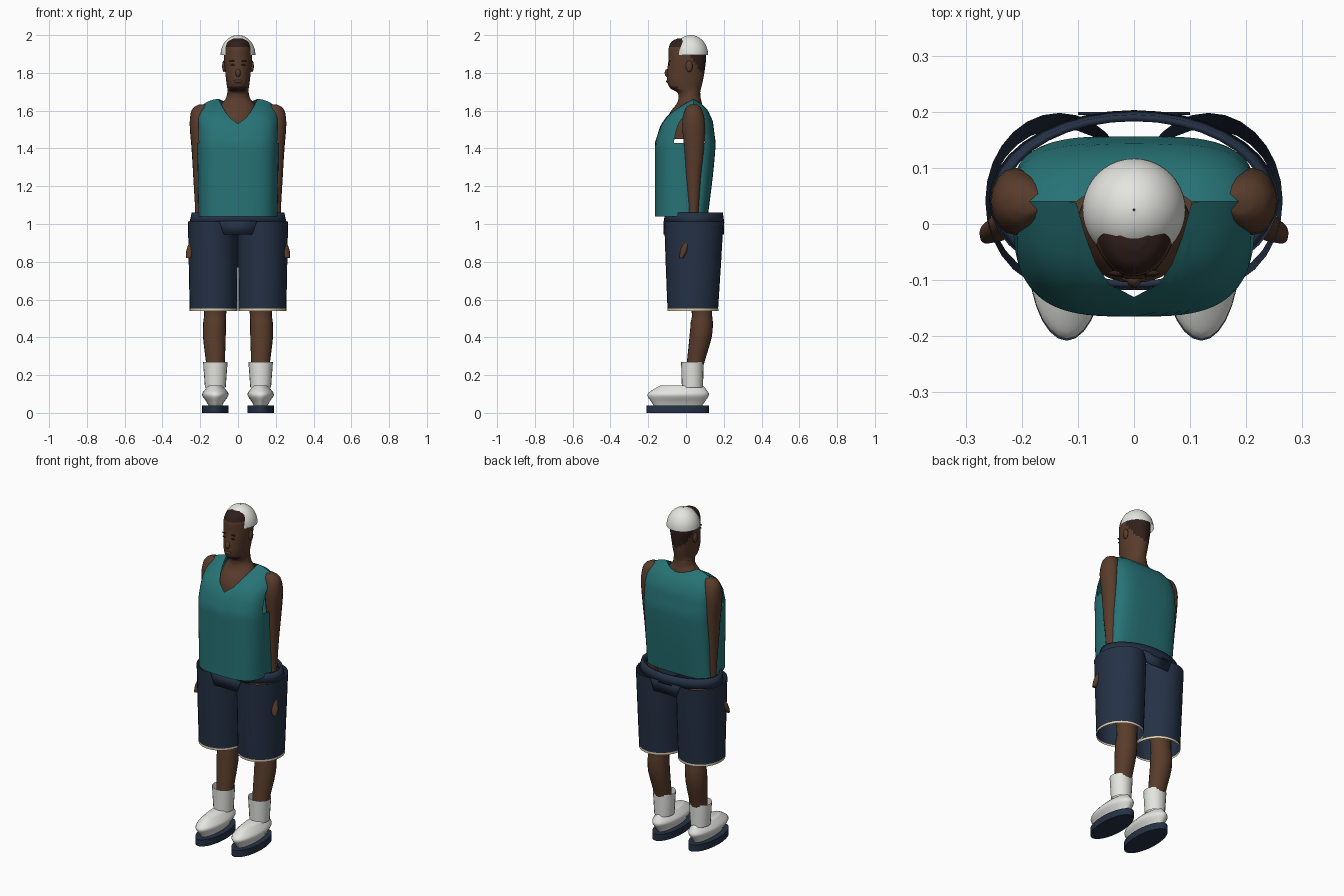
import bpy, bmesh, math
from mathutils import Vector

if "Cube" in bpy.data.objects:
    bpy.data.objects.remove(bpy.data.objects["Cube"])


def material(name, rgb):
    m = bpy.data.materials.new(name)
    m.use_nodes = True
    m.diffuse_color = (*rgb, 1)
    bsdf = m.node_tree.nodes["Principled BSDF"]
    bsdf.inputs["Base Color"].default_value = (*rgb, 1)
    bsdf.inputs["Roughness"].default_value = 0.9
    return m


SKIN = material("brown skin", (0.10, 0.045, 0.024))
HAIR = material("dark hair", (0.03, 0.014, 0.011))
TEAL = material("teal cloth", (0.02, 0.17, 0.18))
NAVY = material("navy cloth", (0.018, 0.031, 0.06))
WHITE = material("off white", (0.78, 0.78, 0.75))
CREAM = material("cream trim", (0.72, 0.62, 0.42))


def finish(bm, name, mats, angle=50, thick=0):
    bmesh.ops.remove_doubles(bm, verts=bm.verts, dist=0.0002)
    bmesh.ops.recalc_face_normals(bm, faces=bm.faces)
    me = bpy.data.meshes.new(name)
    bm.to_mesh(me)
    bm.free()
    for m in mats:
        me.materials.append(m)
    ob = bpy.data.objects.new(name, me)
    bpy.context.collection.objects.link(ob)
    bpy.ops.object.select_all(action="DESELECT")
    ob.select_set(True)
    bpy.context.view_layer.objects.active = ob
    bpy.ops.object.shade_smooth_by_angle(angle=math.radians(angle))
    if thick:
        mod = ob.modifiers.new("thickness", "SOLIDIFY")
        mod.thickness = thick
    return ob


def smooth_rows(rows, steps):
    # Catmull-Rom interpolation between cross-sections
    rows = [Vector(r) for r in rows]
    out = []
    for i in range(len(rows) - 1):
        a, b, c, d = (rows[max(i - 1, 0)], rows[i], rows[i + 1],
                      rows[min(i + 2, len(rows) - 1)])
        for k in range(steps):
            t = k / steps
            out.append(b + (c - a) * (t / 2) + (a * 2 - b * 5 + c * 4 - d) * (t * t / 2)
                       + (b * 3 - a - c * 3 + d) * (t ** 3 / 2))
    return out + [rows[-1]]


def loft(name, rows, mats, n=24, steps=1, caps=True, side=1, rule=None, thick=0):
    # each row: height, centre x, half width, front y, back y
    bm = bmesh.new()
    rings = []
    for z, cx, rx, yf, yb in smooth_rows(rows, steps):
        angles = [2 * math.pi * k / n for k in range(n)]
        rings.append([bm.verts.new((side * (cx + rx * math.cos(a)),
                                    (yf + yb) / 2 + (yb - yf) / 2 * math.sin(a), z))
                      for a in angles])
    for lo, hi in zip(rings, rings[1:]):
        for k in range(n):
            j = (k + 1) % n
            bm.faces.new((lo[k], lo[j], hi[j], hi[k]))
    if caps:
        bm.faces.new(rings[0])
        bm.faces.new(rings[-1])
    if rule:
        for f in bm.faces:
            f.material_index = rule(f.calc_center_median())
    return finish(bm, name, mats, thick=thick)


def ellipsoid(name, pos, size, mat):
    bm = bmesh.new()
    bmesh.ops.create_uvsphere(bm, u_segments=16, v_segments=10, radius=1)
    for v in bm.verts:
        v.co = Vector([p + s * c for p, s, c in zip(pos, size, v.co)])
    return finish(bm, name, [mat])


# Head, with hair over the top, round the nape and on the chin
def hair_rule(c):
    top = c.z > 1.935
    back = c.y > 0.02 and c.z > 1.89 - 1.4 * (c.y - 0.02)
    chin = c.y < -0.045 and 1.70 < c.z < 1.728
    return int(top or back or chin)


loft("head", [(1.66, 0, 0.062, -0.04, 0.075), (1.695, 0, 0.056, -0.045, 0.075),
              (1.72, 0, 0.057, -0.085, 0.08), (1.76, 0, 0.063, -0.1, 0.09),
              (1.82, 0, 0.069, -0.098, 0.1), (1.88, 0, 0.075, -0.092, 0.106),
              (1.93, 0, 0.071, -0.092, 0.1), (1.965, 0, 0.055, -0.076, 0.07),
              (1.982, 0, 0.025, -0.045, 0.03)],
     [SKIN, HAIR], n=40, steps=5, rule=hair_rule)
ellipsoid("nose", (0, -0.097, 1.80), (0.014, 0.016, 0.022), SKIN)
ellipsoid("lips", (0, -0.096, 1.755), (0.022, 0.009, 0.009), SKIN)
for s, tag in ((1, "left"), (-1, "right")):
    ellipsoid(tag + "_ear", (s * 0.074, 0.017, 1.835), (0.01, 0.018, 0.03), SKIN)
    ellipsoid(tag + "_eye", (s * 0.028, -0.09, 1.842), (0.012, 0.004, 0.004), HAIR)
    ellipsoid(tag + "_brow", (s * 0.029, -0.087, 1.863), (0.017, 0.005, 0.004), HAIR)

# Dome cap
dome = [(1.895 + 0.105 * math.sin(t), 0, 0.092 * math.cos(t),
         0.025 - 0.092 * math.cos(t), 0.025 + 0.092 * math.cos(t))
        for t in [math.radians(7.4 * k) for k in range(13)]]
loft("cap", dome, [WHITE], n=40, caps=False)

# Neck and upper chest
loft("neck_and_chest", [(1.45, 0, 0.10, -0.10, 0.07), (1.53, 0, 0.105, -0.105, 0.08),
                        (1.59, 0, 0.10, -0.085, 0.085), (1.635, 0, 0.088, -0.05, 0.085),
                        (1.665, 0, 0.064, -0.04, 0.078), (1.70, 0, 0.056, -0.035, 0.075)],
     [SKIN], n=28, steps=3)


# Sleeveless shirt, made of front, back and underarm panels
ARMPIT, HEM, RIDGE_Y, HALF = 1.43, 1.04, 0.04, 0.216
FRONT = [(0, -0.165), (0.4, -0.135), (0.62, -0.10), (0.8, -0.045), (1, RIDGE_Y)]
BACK = [(0, 0.157), (0.5, 0.142), (0.75, 0.115), (0.9, 0.08), (1, RIDGE_Y)]


def lookup(table, h):
    for (a, p), (b, q) in zip(table, table[1:]):
        if h <= b:
            return p + (q - p) * max(h - a, 0) / (b - a)
    return table[-1][1]


def shirt_point(a, v, kind):
    c = math.copysign(abs(math.cos(a)) ** 0.62, math.cos(a))
    s = math.copysign(abs(math.sin(a)) ** 0.62, math.sin(a))
    x = HALF * c
    ridge = 1.662 - 4 * max(abs(x) - 0.1, 0) ** 2
    top = ARMPIT
    if kind == "front":
        top = min(ridge, 1.53 + 9 * x * x + 0.35 * abs(x))
    elif kind == "back":
        top = min(ridge, 1.635 + 2.7 * x * x)
    z = HEM + v * (top - HEM)
    h = max(0, (z - ARMPIT) / (ridge - ARMPIT))
    low = min(1, (z - HEM) / (ARMPIT - HEM))
    edge = lookup(FRONT, h) if s < 0 else lookup(BACK, h)
    if s > 0:
        edge -= 0.042 * (1 - low) ** 1.3
    return Vector((x * (0.97 + 0.03 * low), RIDGE_Y + (edge - RIDGE_Y) * abs(s), z))


bm = bmesh.new()
gap = math.radians(20)
for kind, start, end in (("side", -gap, gap), ("back", gap, math.pi - gap),
                         ("side", math.pi - gap, math.pi + gap),
                         ("front", math.pi + gap, 2 * math.pi - gap)):
    cols, rows = (8 if kind == "side" else 32), 24
    grid = [[bm.verts.new(shirt_point(start + (end - start) * i / cols, j / rows, kind))
             for j in range(rows + 1)] for i in range(cols + 1)]
    for i in range(cols):
        for j in range(rows):
            bm.faces.new((grid[i][j], grid[i + 1][j], grid[i + 1][j + 1], grid[i][j + 1]))
finish(bm, "sleeveless_shirt", [TEAL])

# Shorts waistband and the front and back gussets
loft("waistband", [(1.005, 0, 0.258, -0.117, 0.203), (1.06, 0, 0.245, -0.113, 0.195)],
     [NAVY], n=36, caps=False, thick=0.012)
for name, y in (("front_gusset", -0.118), ("back_gusset", 0.2)):
    bm = bmesh.new()
    bm.faces.new([bm.verts.new((x, y, z)) for x, z in
                  ((-0.1, 1.015), (-0.075, 0.945), (0.075, 0.945), (0.1, 1.015))])
    finish(bm, name, [NAVY], thick=0.006)

# Arms, shorts legs, lower legs, socks and shoes
for s, tag in ((1, "left_"), (-1, "right_")):
    loft(tag + "arm", [(1.632, 0.187, 0.022, 0.02, 0.06), (1.605, 0.2, 0.044, -0.005, 0.085),
                       (1.53, 0.21, 0.046, -0.02, 0.1), (1.4, 0.209, 0.037, -0.01, 0.095),
                       (1.25, 0.203, 0.034, 0, 0.08), (1.05, 0.197, 0.03, 0.015, 0.066),
                       (0.95, 0.21, 0.03, -0.005, 0.045), (0.88, 0.235, 0.032, -0.025, 0.015),
                       (0.85, 0.248, 0.027, -0.032, 0.005), (0.82, 0.262, 0.012, -0.035, -0.015)],
         [SKIN], n=16, steps=3, side=s)
    loft(tag + "shorts_leg", [(0.55, 0.13, 0.126, -0.098, 0.17), (0.8, 0.131, 0.13, -0.108, 0.186),
                              (1.012, 0.133, 0.132, -0.115, 0.198)],
         [NAVY], n=28, steps=2, caps=False, side=s)
    loft(tag + "shorts_trim", [(0.54, 0.13, 0.127, -0.099, 0.171), (0.553, 0.13, 0.127, -0.099, 0.171)],
         [CREAM], n=28, caps=False, side=s)
    loft(tag + "leg", [(0.2, 0.12, 0.045, 0, 0.08), (0.27, 0.12, 0.05, 0.005, 0.098),
                       (0.4, 0.125, 0.06, 0.018, 0.136), (0.48, 0.124, 0.06, 0.025, 0.142),
                       (0.56, 0.12, 0.06, 0.028, 0.138), (0.92, 0.12, 0.085, -0.03, 0.15)],
         [SKIN], n=20, steps=3, side=s)
    loft(tag + "sock", [(0.135, 0.12, 0.055, -0.022, 0.09), (0.27, 0.12, 0.065, -0.026, 0.094)],
         [WHITE], n=20, caps=False, side=s)
    loft(tag + "shoe", [(0.038, 0.12, 0.036, -0.17, 0.085), (0.06, 0.12, 0.048, -0.185, 0.1),
                        (0.095, 0.12, 0.07, -0.205, 0.122), (0.12, 0.12, 0.058, -0.18, 0.11),
                        (0.145, 0.12, 0.035, -0.135, 0.09)],
         [WHITE], n=28, steps=3, side=s)
    loft(tag + "sole", [(0, 0.12, 0.07, -0.208, 0.122), (0.04, 0.12, 0.07, -0.208, 0.122)],
         [NAVY], n=28, side=s)
